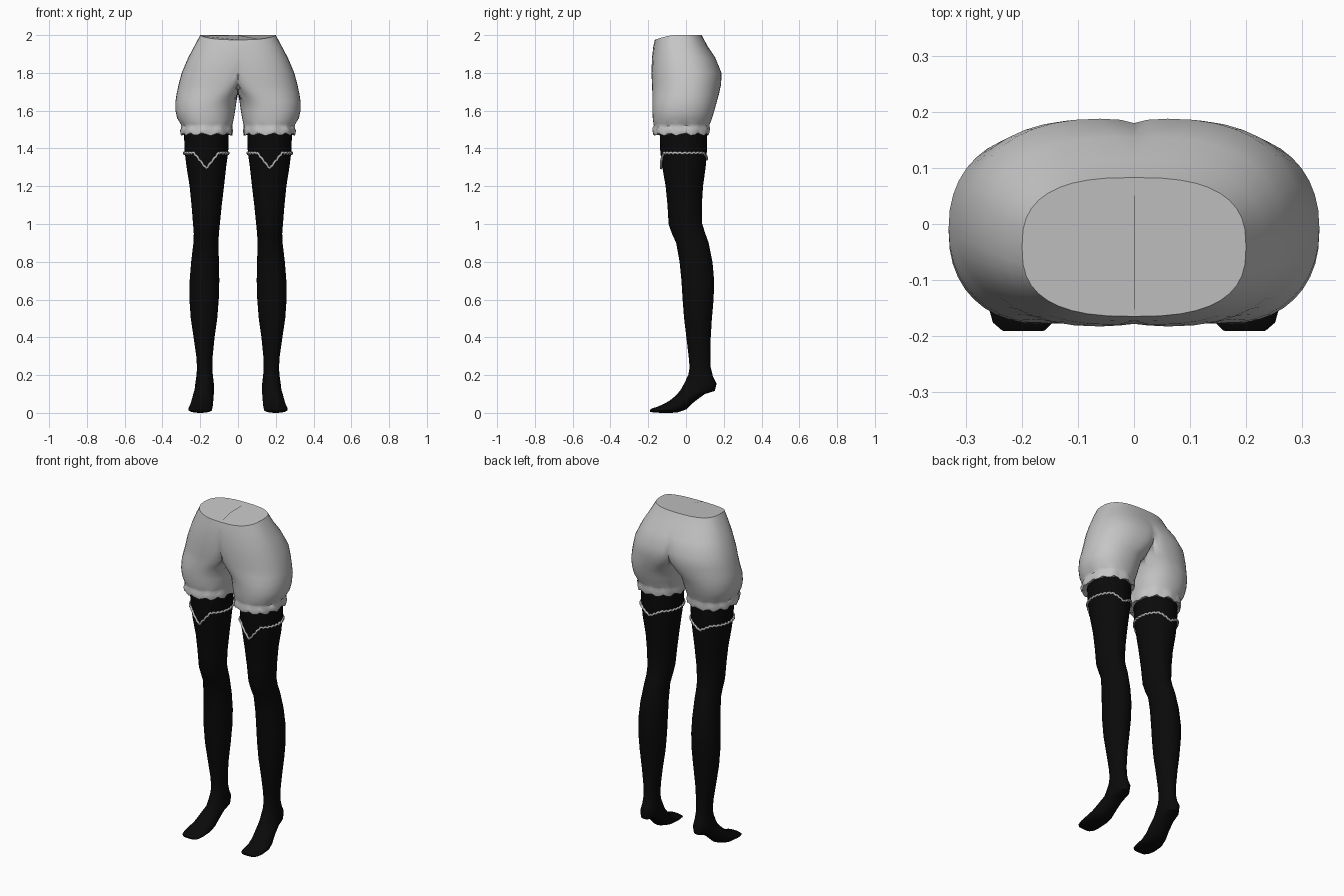
import bpy, bmesh, math

if "Cube" in bpy.data.objects:
    bpy.data.objects.remove(bpy.data.objects["Cube"])


def material(name, v):
    m = bpy.data.materials.new(name)
    m.diffuse_color = (v, v, v, 1)
    m.use_nodes = True
    m.node_tree.nodes["Principled BSDF"].inputs["Base Color"].default_value = m.diffuse_color
    return m


CLOTH = material("pale grey cloth", 0.56)
BLACK = material("black knit", 0.003)
TRIM = material("pale grey trim", 0.5)


def spow(v, e):
    return math.copysign(abs(v) ** e, v)


def ring(n, xi, xo, xc, front, back, e=1.0):
    """Loop of points from the front, round the outer side, to the back and inner side."""
    pts = []
    for k in range(n):
        a = -math.pi / 2 + 2 * math.pi * k / n
        c, s = spow(math.cos(a), e), spow(math.sin(a), e)
        x = xc + c * ((xo - xc) if c > 0 else (xc - xi))
        t = (s + 1) / 2
        pts.append([max(0.0, x), front[0] + t * (back[0] - front[0]),
                    front[1] + t * (back[1] - front[1])])
    return pts


def finish(ob, mat):
    """Colour, mirror to the other side and smooth."""
    ob.data.materials.append(mat)
    mod = ob.modifiers.new("Mirror", 'MIRROR')
    mod.merge_threshold = 0.0005
    bpy.context.view_layer.objects.active = ob
    ob.select_set(True)
    if ob.type == 'MESH':
        bpy.ops.object.shade_smooth_by_angle(angle=math.radians(50))
    ob.select_set(False)


def loft(name, rings, mat, cap_top=True, cap_bottom=True):
    bm = bmesh.new()
    loops = [[bm.verts.new(p) for p in r] for r in rings]
    n = len(loops[0])
    for a, b in zip(loops, loops[1:]):
        for j in range(n):
            k = (j + 1) % n
            quad = (a[j], b[j], b[k], a[k])
            if max(v.co.x for v in quad) > 1e-5:      # skip the mid plane
                bm.faces.new(quad)
    if cap_top:
        bm.faces.new(loops[0])
    if cap_bottom:
        bm.faces.new(loops[-1][::-1])
    me = bpy.data.meshes.new(name)
    bm.to_mesh(me)
    bm.free()
    ob = bpy.data.objects.new(name, me)
    bpy.context.collection.objects.link(ob)
    finish(ob, mat)
    return ob


# Shorts: z, inner x, outer x, middle x, front y, back y, squareness
shorts = [
    (2.00, -.20, .200, .00, -.165, .083, .75),
    (1.94, -.22, .232, .00, -.173, .115, .80),
    (1.88, -.20, .264, .03, -.180, .155, .85),
    (1.80, -.13, .298, .06, -.183, .188, .88),
    (1.74, -.07, .314, .08, -.180, .186, .90),
    (1.69, -.02, .325, .11, -.178, .175, .90),
    (1.65, .008, .331, .15, -.178, .164, .90),
    (1.60, .015, .331, .165, -.178, .150, .90),
    (1.56, .022, .322, .17, -.176, .138, .90),
    (1.53, .028, .304, .17, -.172, .126, .90),
    (1.515, .03, .298, .17, -.168, .122, .90),
    (1.50, .028, .306, .17, -.176, .125, .90),
    (1.475, .032, .300, .17, -.172, .120, .90),
    (1.48, .055, .280, .17, -.135, .105, 1.0),
]
N = 40
rings = []
for i, (z, xi, xo, xc, yf, yb, e) in enumerate(shorts):
    r = ring(N, xi, xo, xc, (yf, z), (yb, z), e)
    if i == 0:                                        # waist dips at the front
        for p in r:
            p[2] -= .025 * max(0, (-.06 - p[1]) / .105) ** 1.5
    if i in (10, 11, 12):                             # gathered cuff
        for k, p in enumerate(r):
            f = 1 + .025 * math.sin(k * math.pi / 2 + .6)
            p[0] = xc + (p[0] - xc) * f
            p[1] = -.025 + (p[1] + .025) * f
            p[2] += .008 * math.sin(k * 1.9)
    rings.append(r)
loft("shorts", rings, CLOTH, cap_bottom=False)

# Stocking legs: z, inner x, outer x, front y, back y
legs = [
    (1.50, .048, .287, -.140, .112), (1.38, .052, .282, -.136, .110),
    (1.30, .063, .272, -.125, .104), (1.20, .074, .256, -.108, .090),
    (1.10, .086, .246, -.098, .084), (1.00, .096, .238, -.092, .086),
    (0.95, .101, .234, -.075, .102), (0.90, .104, .236, -.052, .120),
    (0.80, .101, .248, -.034, .140), (0.70, .099, .256, -.024, .149),
    (0.60, .102, .257, -.018, .146), (0.50, .110, .250, -.010, .137),
    (0.40, .124, .235, .002, .131), (0.30, .134, .221, .014, .129),
    (0.24, .136, .217, .019, .131),
]
rings = [ring(32, xi, xo, (xi + xo) / 2, (yf, z), (yb, z)) for z, xi, xo, yf, yb in legs]

# Pointed feet: inner x, outer x, front/top (y, z), back/sole (y, z)
feet = [
    (.133, .220, (.012, .200), (.142, .195)), (.128, .226, (-.010, .155), (.162, .155)),
    (.126, .230, (-.026, .125), (.152, .116)), (.128, .236, (-.042, .105), (.100, .100)),
    (.130, .244, (-.062, .085), (.045, .060)), (.133, .254, (-.088, .064), (.000, .018)),
    (.136, .262, (-.120, .046), (-.050, .001)), (.138, .262, (-.155, .031), (-.125, .000)),
    (.145, .252, (-.180, .024), (-.172, .002)), (.160, .235, (-.191, .016), (-.190, .006)),
]
rings += [ring(32, xi, xo, (xi + xo) / 2, f, b) for xi, xo, f, b in feet]
loft("stocking", rings, BLACK)

# Scalloped trim with a point at the front and a smaller one at the back
cu = bpy.data.curves.new("stocking_trim", 'CURVE')
cu.dimensions = '3D'
cu.bevel_depth = .0065
cu.bevel_resolution = 1
sp = cu.splines.new('POLY')
M = 96
sp.points.add(M - 1)
sp.use_cyclic_u = True
for k in range(M):
    a = 2 * math.pi * k / M
    x = .168 + .117 * math.cos(a)
    peak = max(0, 1 - abs(x - .168) / .065)
    z = 1.376 - (.082 if math.sin(a) < 0 else .035) * peak + .004 * math.sin(k * 2.1)
    grow = 1 - .06 * (1.376 - z) / .08
    sp.points[k].co = (x, -.013 + .126 * grow * math.sin(a), z, 1)
trim = bpy.data.objects.new("stocking_trim", cu)
bpy.context.collection.objects.link(trim)
finish(trim, TRIM)
